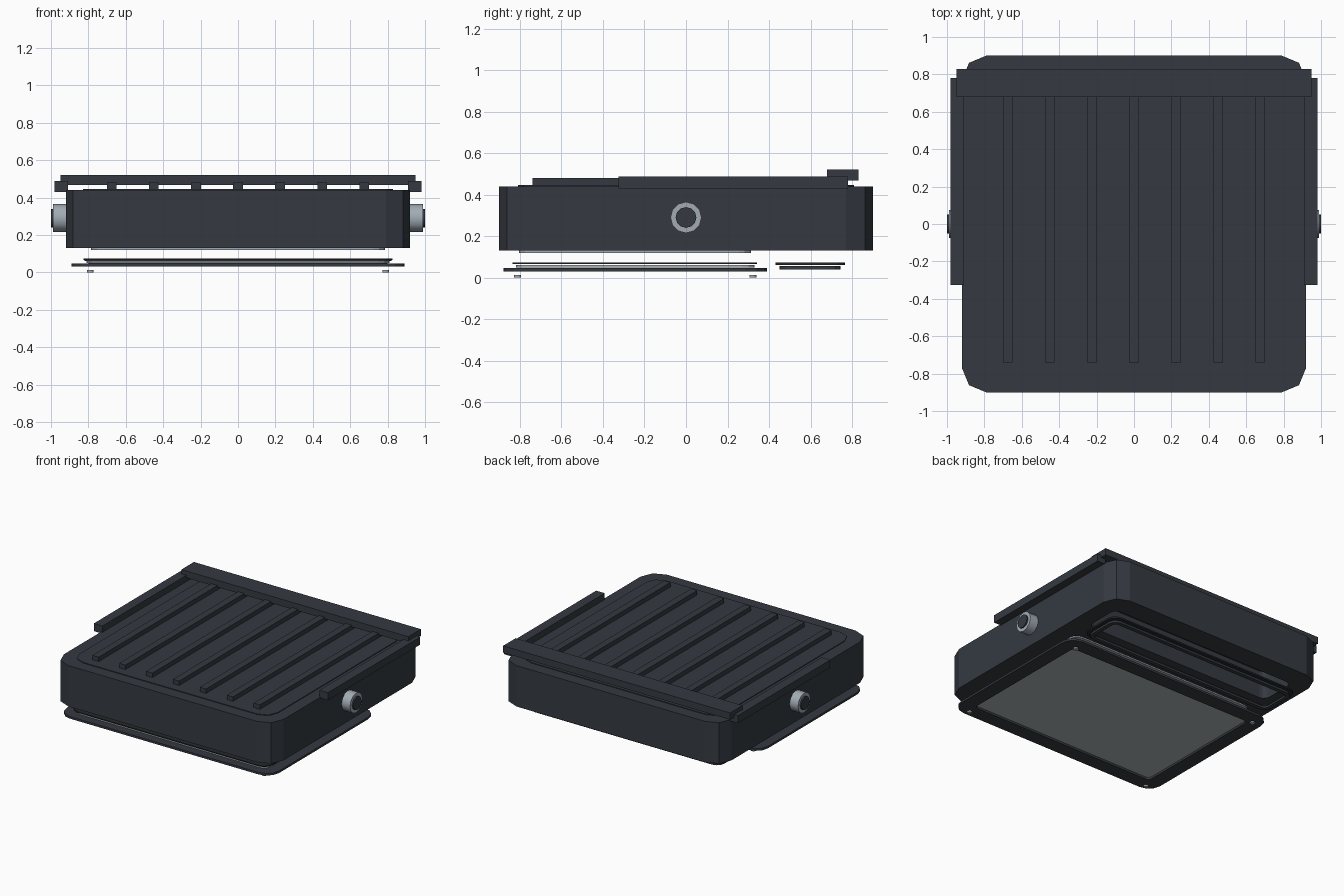
import bpy, bmesh, math

if "Cube" in bpy.data.objects:
    bpy.data.objects.remove(bpy.data.objects["Cube"])


def material(name, color):
    m = bpy.data.materials.new(name)
    m.diffuse_color = (*color, 1)
    m.use_nodes = True
    m.node_tree.nodes["Principled BSDF"].inputs["Base Color"].default_value = m.diffuse_color
    return m


DARK = material("dark_coating", (0.035, 0.042, 0.053))
BLACK = material("black_rubber", (0.02, 0.022, 0.026))
STEEL = material("steel", (0.36, 0.41, 0.46))
GLASS = material("glass", (0.42, 0.46, 0.48))


def finish(name, bm, mat):
    bmesh.ops.recalc_face_normals(bm, faces=bm.faces)
    me = bpy.data.meshes.new(name)
    bm.to_mesh(me)
    bm.free()
    ob = bpy.data.objects.new(name, me)
    bpy.context.collection.objects.link(ob)
    me.materials.append(mat)
    return ob


def outline(x0, x1, y0, y1, r, seg):
    """Rounded rectangle, counter-clockwise."""
    pts = []
    for cx, cy, a0 in ((x1 - r, y1 - r, 0), (x0 + r, y1 - r, 90),
                       (x0 + r, y0 + r, 180), (x1 - r, y0 + r, 270)):
        for i in range(seg + 1):
            a = math.radians(a0 + 90 * i / seg)
            pts.append((cx + r * math.cos(a), cy + r * math.sin(a)))
    return pts


def slab(name, x0, x1, y0, y1, z0, z1, r, mat, seg=3, hole=None):
    """Rounded plate; hole is the border width of an open ring."""
    bm = bmesh.new()

    def loop(pts, z):
        return [bm.verts.new((x, y, z)) for x, y in pts]

    def bridge(a, b):
        for i in range(len(a)):
            j = (i + 1) % len(a)
            bm.faces.new((a[i], a[j], b[j], b[i]))

    outer = outline(x0, x1, y0, y1, r, seg)
    lo, hi = loop(outer, z0), loop(outer, z1)
    bridge(lo, hi)
    if hole:
        inner = outline(x0 + hole, x1 - hole, y0 + hole, y1 - hole, max(r - hole, 0.03), seg)
        li, hi2 = loop(inner, z0), loop(inner, z1)
        bridge(hi, hi2)
        bridge(hi2, li)
        bridge(li, lo)
    else:
        bm.faces.new(lo)
        bm.faces.new(hi)
    return finish(name, bm, mat)


def box(name, x0, x1, y0, y1, z0, z1, mat):
    bm = bmesh.new()
    bmesh.ops.create_cube(bm, size=1)
    for v in bm.verts:
        v.co = ((x0 + x1) / 2 + v.co.x * (x1 - x0), (y0 + y1) / 2 + v.co.y * (y1 - y0),
                (z0 + z1) / 2 + v.co.z * (z1 - z0))
    return finish(name, bm, mat)


def lathe_x(name, profile, z, side, mat, sides=12):
    """Closed (x, radius) profile turned around a sideways axis."""
    bm = bmesh.new()
    rings = [[bm.verts.new((side * x, r * math.cos(math.tau * i / sides),
                            z + r * math.sin(math.tau * i / sides))) for i in range(sides)]
             for x, r in profile]
    for k in range(len(rings)):
        a, b = rings[k], rings[(k + 1) % len(rings)]
        for i in range(sides):
            j = (i + 1) % sides
            bm.faces.new((a[i], a[j], b[j], b[i]))
    bmesh.ops.remove_doubles(bm, verts=bm.verts, dist=1e-5)
    ob = finish(name, bm, mat)
    bpy.context.view_layer.objects.active = ob
    ob.select_set(True)
    bpy.ops.object.shade_smooth_by_angle(angle=math.radians(35))
    ob.select_set(False)
    return ob


# Housing with the rear wiring compartment open below
housing = slab("housing", -0.92, 0.92, -0.9, 0.9, 0.13, 0.44, 0.13, DARK, seg=2)
cutter = slab("compartment_cutter", -0.79, 0.79, 0.455, 0.74, 0.05, 0.34, 0.05, DARK)
cutter.hide_render = True
cut = housing.modifiers.new("compartment", 'BOOLEAN')
cut.object, cut.operation, cut.solver = cutter, 'DIFFERENCE', 'EXACT'
bpy.context.view_layer.objects.active = housing
bpy.ops.object.modifier_apply(modifier=cut.name)
bpy.data.objects.remove(cutter)

# Top plate and cooling fins
slab("top_plate", -0.83, 0.83, -0.81, 0.81, 0.435, 0.446, 0.1, DARK, seg=2)
for i in range(7):
    x = -0.675 + 0.225 * i
    box(f"cooling_fin_{i + 1}", x - 0.026, x + 0.026, -0.74, 0.74, 0.44, 0.48, DARK)

# Mounting bracket and pivot bolts
box("bracket_crossbar", -0.95, 0.95, 0.68, 0.83, 0.468, 0.52, DARK)
for side, label in ((-1, "left"), (1, "right")):
    xs = sorted((side * 0.908, side * 0.98))
    box(f"bracket_arm_{label}", *xs, -0.325, 0.78, 0.43, 0.488, DARK)
    lathe_x(f"pivot_collar_{label}", [(0.91, 0.05), (0.91, 0.075), (0.99, 0.075), (0.99, 0.05)],
            0.29, side, STEEL)
    lathe_x(f"pivot_bolt_{label}", [(0.91, 0), (0.91, 0.05), (1.0, 0.05), (1.0, 0)],
            0.29, side, DARK)

# Lamp opening: rim, gasket, glass and frame, set apart below the housing
slab("lamp_rim", -0.785, 0.785, -0.805, 0.313, 0.12, 0.132, 0.06, STEEL, hole=0.03)
slab("lamp_gasket", -0.825, 0.825, -0.835, 0.342, 0.066, 0.074, 0.07, BLACK, hole=0.05)
slab("lamp_glass", -0.81, 0.81, -0.82, 0.33, 0.05, 0.06, 0.06, GLASS)
slab("lamp_frame", -0.89, 0.89, -0.88, 0.39, 0.03, 0.046, 0.1, DARK, hole=0.11)

# Frame screws
for n, (x, y) in enumerate(((-0.79, -0.812), (0.79, -0.812), (-0.79, 0.322), (0.79, 0.322))):
    slab(f"frame_screw_{n + 1}", x - 0.017, x + 0.017, y - 0.017, y + 0.017,
         0, 0.012, 0.0165, STEEL)

# Rear compartment gasket and frame
slab("rear_gasket", -0.82, 0.82, 0.43, 0.765, 0.062, 0.073, 0.07, BLACK, hole=0.035)
slab("rear_frame", -0.8, 0.8, 0.45, 0.745, 0.04, 0.056, 0.06, DARK, hole=0.03)
